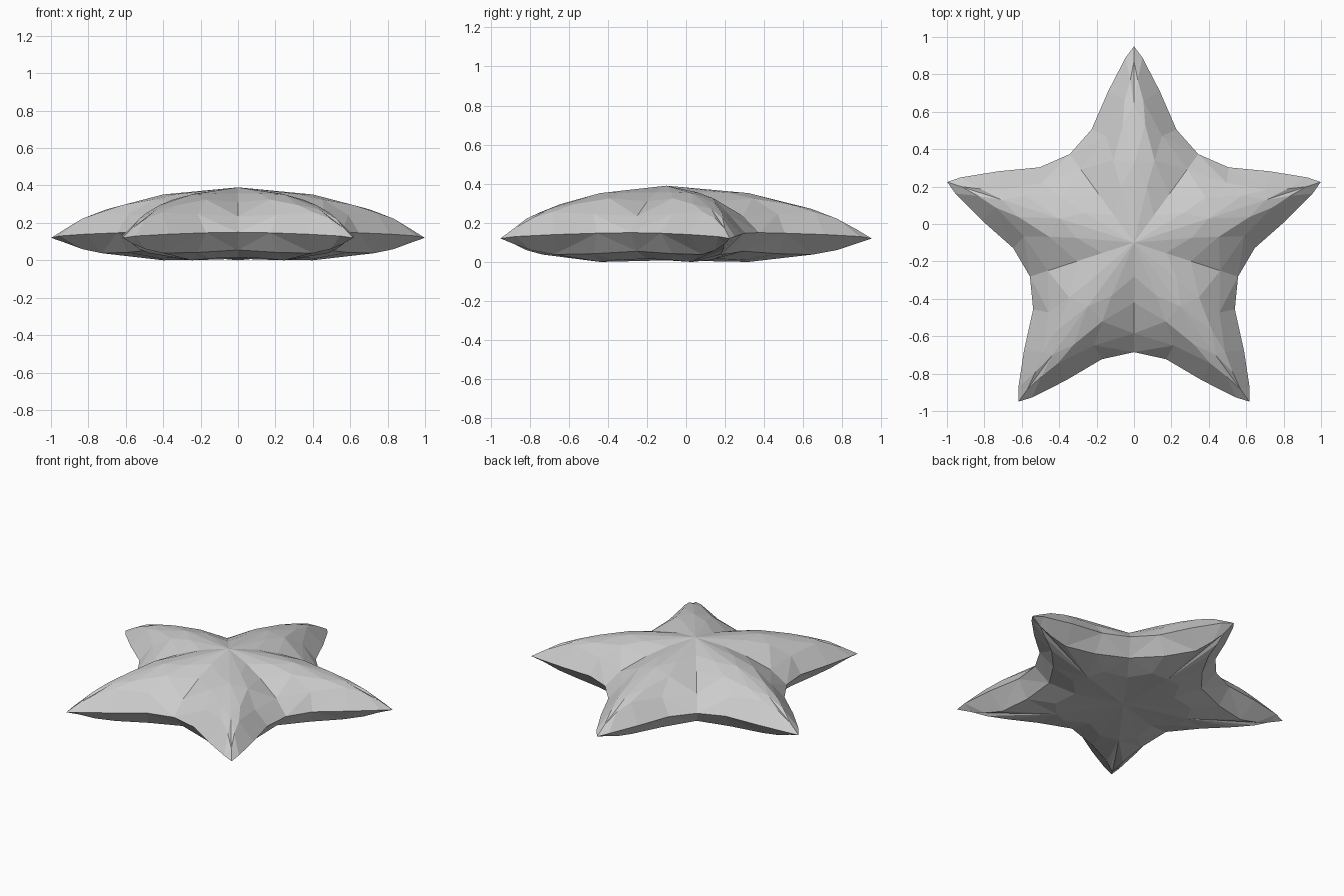
import bpy
import bmesh
from math import pi, sin, cos

if "Cube" in bpy.data.objects:
    bpy.data.objects.remove(bpy.data.objects["Cube"])

CENTRE_Y = -0.10
ARMS = 5


def valley(r, z):
    """Point halfway between two arms."""
    return (r * cos(pi / 5), r * sin(pi / 5), z)


# Half-arm rings from tip to valley: (along arm, sideways, height)
rim = [(1.05, 0, .12), (.99, .045, .13), (.81, .138, .14),
       (.605, .227, .147), valley(.585, .15)]

upper = [
    # shoulder above the rim
    [(.97, 0, .168), (.87, .02, .222), (.76, .05, .255),
     (.57, .15, .245), valley(.485, .235)],
    # crest of each arm
    [(.74, 0, .272), (.74, 0, .272), (.63, .06, .295),
     (.44, .11, .325), valley(.32, .31)],
    # central dome
    [(.42, 0, .352), (.42, 0, .352), (.42, 0, .352),
     (.30, .07, .356), valley(.18, .356)],
]

lower = [
    # rounded underside edge
    [(.96, 0, .09), (.87, .02, .06), (.75, .05, .038),
     (.57, .15, .042), valley(.49, .055)],
    # flat belly
    [(.42, 0, 0), (.42, 0, 0), (.42, 0, 0),
     (.40, .11, .010), valley(.32, .016)],
]


def make_ring(bm, half):
    """Mirror a half-arm, then repeat it around the centre."""
    arm = [(u, -v, z) for u, v, z in reversed(half[1:-1])] + half
    verts = []
    for i in range(ARMS):
        a = pi / 2 + i * 2 * pi / ARMS
        for u, v, z in arm:
            verts.append(bm.verts.new((u * cos(a) - v * sin(a),
                                       u * sin(a) + v * cos(a) + CENTRE_Y, z)))
    return verts


def skin(bm, outer, rings, centre_z):
    """Join successive rings and close them with a central fan."""
    n = len(outer)
    for half in rings:
        inner = make_ring(bm, half)
        for i in range(n):
            j = (i + 1) % n
            bm.faces.new((outer[i], outer[j], inner[j], inner[i]))
        outer = inner
    hub = bm.verts.new((0, CENTRE_Y, centre_z))
    for i in range(n):
        bm.faces.new((outer[i], outer[(i + 1) % n], hub))


# Star body
bm = bmesh.new()
edge = make_ring(bm, rim)
skin(bm, edge, upper, .39)
skin(bm, edge, lower, .008)
bmesh.ops.remove_doubles(bm, verts=bm.verts[:], dist=0.0005)
bmesh.ops.triangulate(bm, faces=[f for f in bm.faces if len(f.verts) > 3])
bmesh.ops.recalc_face_normals(bm, faces=bm.faces[:])
mesh = bpy.data.meshes.new("star_body")
bm.to_mesh(mesh)
bm.free()

# Plain grey surface
grey = bpy.data.materials.new("light_grey")
grey.diffuse_color = (.6, .6, .6, 1)
grey.use_nodes = True
grey.node_tree.nodes["Principled BSDF"].inputs["Base Color"].default_value = grey.diffuse_color
mesh.materials.append(grey)
bpy.context.collection.objects.link(bpy.data.objects.new("star_body", mesh))
